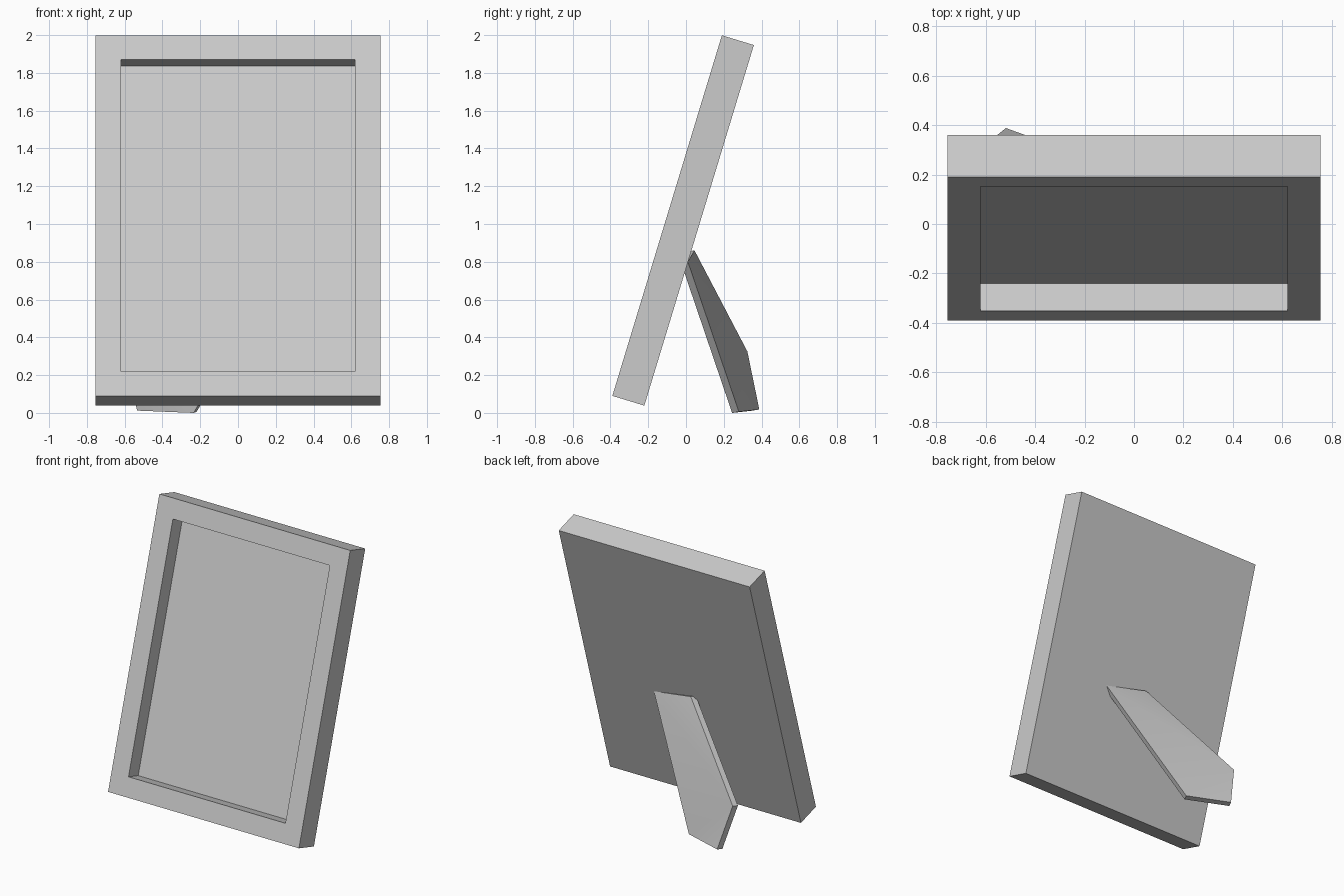
import bpy, bmesh, math
from mathutils import Vector

if "Cube" in bpy.data.objects:
    bpy.data.objects.remove(bpy.data.objects["Cube"])


def make_object(name, bm):
    bmesh.ops.recalc_face_normals(bm, faces=bm.faces[:])
    mesh = bpy.data.meshes.new(name)
    bm.to_mesh(mesh)
    bm.free()
    obj = bpy.data.objects.new(name, mesh)
    bpy.context.collection.objects.link(obj)
    return obj


# Frame: leaning slab with a recessed picture panel in its front
W, H, T = 0.755, 1.995, 0.177
BORDER, DEPTH = 0.19, 0.115
bm = bmesh.new()
bmesh.ops.create_cube(bm, size=1)
for v in bm.verts:
    v.co = Vector((v.co.x * 2 * W, (v.co.y + 0.5) * T, (v.co.z + 0.5) * H))
bm.normal_update()
front = min(bm.faces, key=lambda f: f.normal.y)
bmesh.ops.inset_region(bm, faces=[front], thickness=BORDER)
panel = bmesh.ops.extrude_face_region(bm, geom=[front])
bmesh.ops.translate(bm, vec=(0, DEPTH, 0),
                    verts=[g for g in panel["geom"] if isinstance(g, bmesh.types.BMVert)])
if front.is_valid:
    bm.faces.remove(front)
frame = make_object("picture_frame", bm)
frame.location = (0, -0.39, 0.09)
frame.rotation_euler.x = -math.radians(16.9)

# Stand leg: slightly twisted five-sided board behind the frame
outline = [(0.247, 0.01, 0.80), (-0.069, 0.045, 0.86), (-0.597, 0.325, 0.325),
           (-0.518, 0.388, 0.018), (-0.219, 0.28, 0.006)]
offset = Vector((-0.016, -0.036, -0.006))
bm = bmesh.new()
back = [bm.verts.new(p) for p in outline]
inner = [bm.verts.new(Vector(p) + offset) for p in outline]
for ring in (back, inner):
    for a, b, c in ((0, 1, 2), (0, 2, 4), (2, 3, 4)):
        bm.faces.new((ring[a], ring[b], ring[c]))
for i in range(5):
    j = (i + 1) % 5
    bm.faces.new((back[i], back[j], inner[j], inner[i]))
leg = make_object("stand_leg", bm)
bpy.context.view_layer.objects.active = leg
leg.select_set(True)
bpy.ops.object.shade_smooth_by_angle(angle=math.radians(30))
